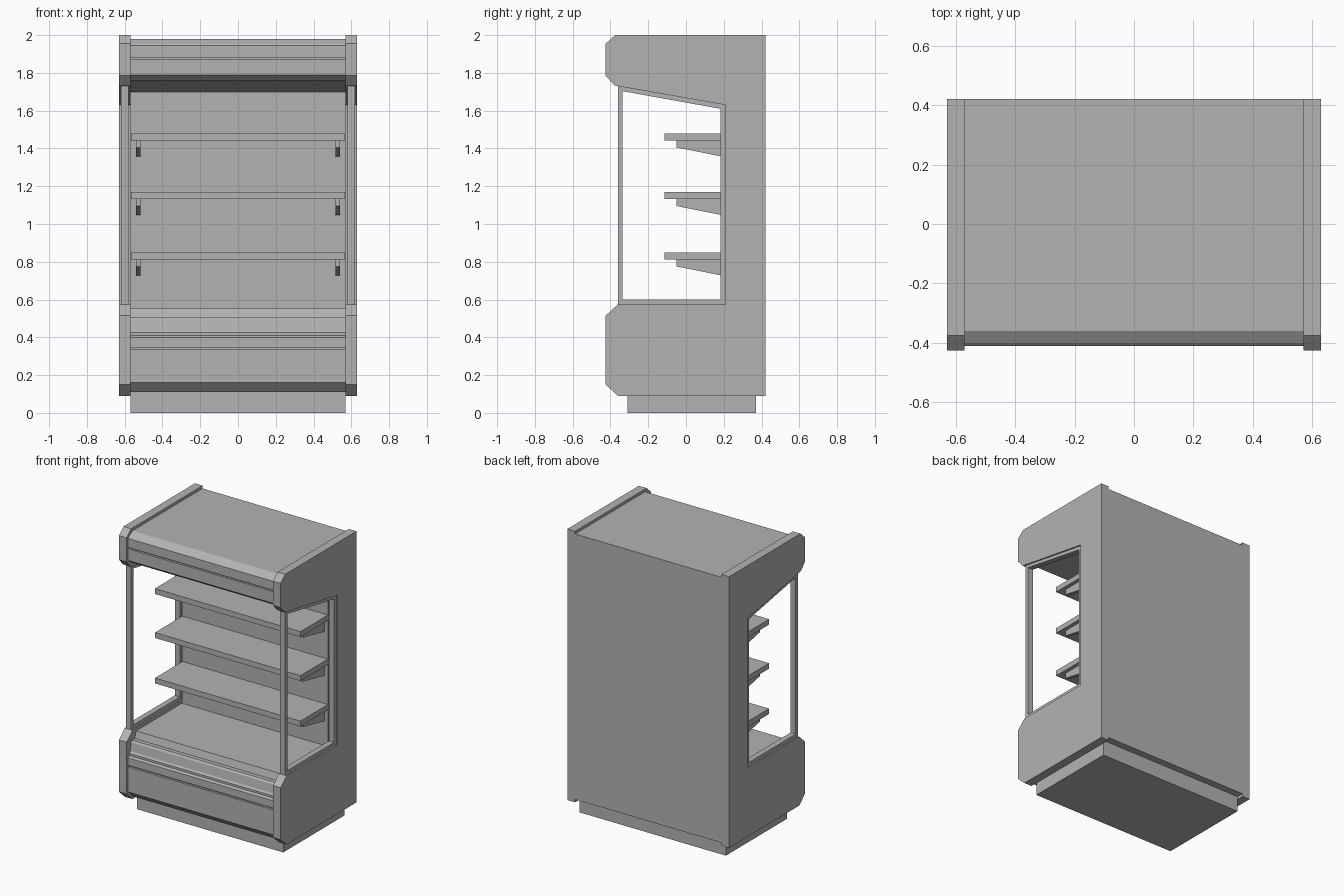
import bpy, bmesh

old = bpy.data.objects.get("Cube")
if old:
    bpy.data.objects.remove(old, do_unlink=True)

grey = bpy.data.materials.new("light grey metal")
grey.use_nodes = True
COLOUR = (0.45, 0.45, 0.45, 1)
grey.diffuse_color = COLOUR
grey.node_tree.nodes["Principled BSDF"].inputs["Base Color"].default_value = COLOUR


def extrude(name, outline, x0, x1, hole=None):
    """Side outline (y, z) swept along x; an inner loop makes it a ring."""
    bm = bmesh.new()

    def loop(points, x):
        return [bm.verts.new((x, y, z)) for y, z in points]

    def walls(a, b):
        n = len(a)
        for i in range(n):
            j = (i + 1) % n
            bm.faces.new((a[i], a[j], b[j], b[i]))

    a, b = loop(outline, x0), loop(outline, x1)
    walls(a, b)
    if hole:
        c, d = loop(hole, x0), loop(hole, x1)
        walls(c, d)
        walls(a, c)
        walls(b, d)
    else:
        bm.faces.new(a)
        bm.faces.new(b)
    bmesh.ops.recalc_face_normals(bm, faces=bm.faces)
    mesh = bpy.data.meshes.new(name)
    bm.to_mesh(mesh)
    bm.free()
    mesh.materials.append(grey)
    obj = bpy.data.objects.new(name, mesh)
    bpy.context.collection.objects.link(obj)
    return obj


def box(name, x0, x1, y0, y1, z0, z1):
    return extrude(name, [(y0, z0), (y1, z0), (y1, z1), (y0, z1)], x0, x1)


INNER, OUTER = 0.57, 0.63
BACK, WALL = 0.42, 0.19

# C-shaped end panels and their window frames
panel = [(-0.36, 0.09), (BACK, 0.09), (BACK, 2), (-0.375, 2), (-0.425, 1.955),
         (-0.425, 1.785), (-0.38, 1.735), (-0.36, 1.73), (0.21, 1.63),
         (0.21, 0.575), (-0.36, 0.575), (-0.425, 0.515), (-0.425, 0.15)]
frame_out = [(-0.36, 0.575), (0.21, 0.575), (0.21, 1.63), (-0.36, 1.73)]
frame_in = [(-0.335, 0.6), (0.182, 0.6), (0.182, 1.61), (-0.335, 1.703)]
for side, s in (("left", 1), ("right", -1)):
    extrude(side + "_end_panel", panel, s * INNER, s * OUTER)
    extrude(side + "_window_frame", frame_out, s * 0.58, s * 0.62, frame_in)

# Insulated back wall
box("back_wall", -INNER, INNER, WALL, BACK, 0.11, 1.98)

# Canopy with a groove along its fascia
extrude("canopy", [(WALL, 1.98), (-0.36, 1.98), (-0.4, 1.955), (-0.41, 1.945),
                   (-0.41, 1.882), (-0.395, 1.882), (-0.395, 1.872), (-0.41, 1.872),
                   (-0.41, 1.79), (-0.37, 1.76), (WALL, 1.7)], -INNER, INNER)

# Lower tub with deck, stepped bumper rails and kick chamfer
extrude("lower_tub", [(WALL, 0.11), (-0.36, 0.11), (-0.41, 0.16), (-0.41, 0.335),
                      (-0.395, 0.335), (-0.395, 0.347), (-0.41, 0.347), (-0.41, 0.4),
                      (-0.395, 0.41), (-0.395, 0.425), (-0.385, 0.437), (-0.375, 0.495),
                      (-0.365, 0.507), (-0.335, 0.507), (-0.32, 0.555), (WALL, 0.555)],
        -INNER, INNER)

# Plinth
box("plinth", -INNER, INNER, -0.31, 0.37, 0, 0.115)

# Shelves on tapered brackets
for n, top in enumerate((0.85, 1.17, 1.48), 1):
    low = top - 0.038
    box(f"shelf_{n}", -0.567, 0.567, -0.115, WALL, low, top)
    bracket = [(-0.05, low), (-0.05, low - 0.037), (WALL, low - 0.085), (WALL, low)]
    for side, s in (("left", 1), ("right", -1)):
        extrude(f"shelf_{n}_{side}_bracket", bracket, s * 0.515, s * 0.54)
